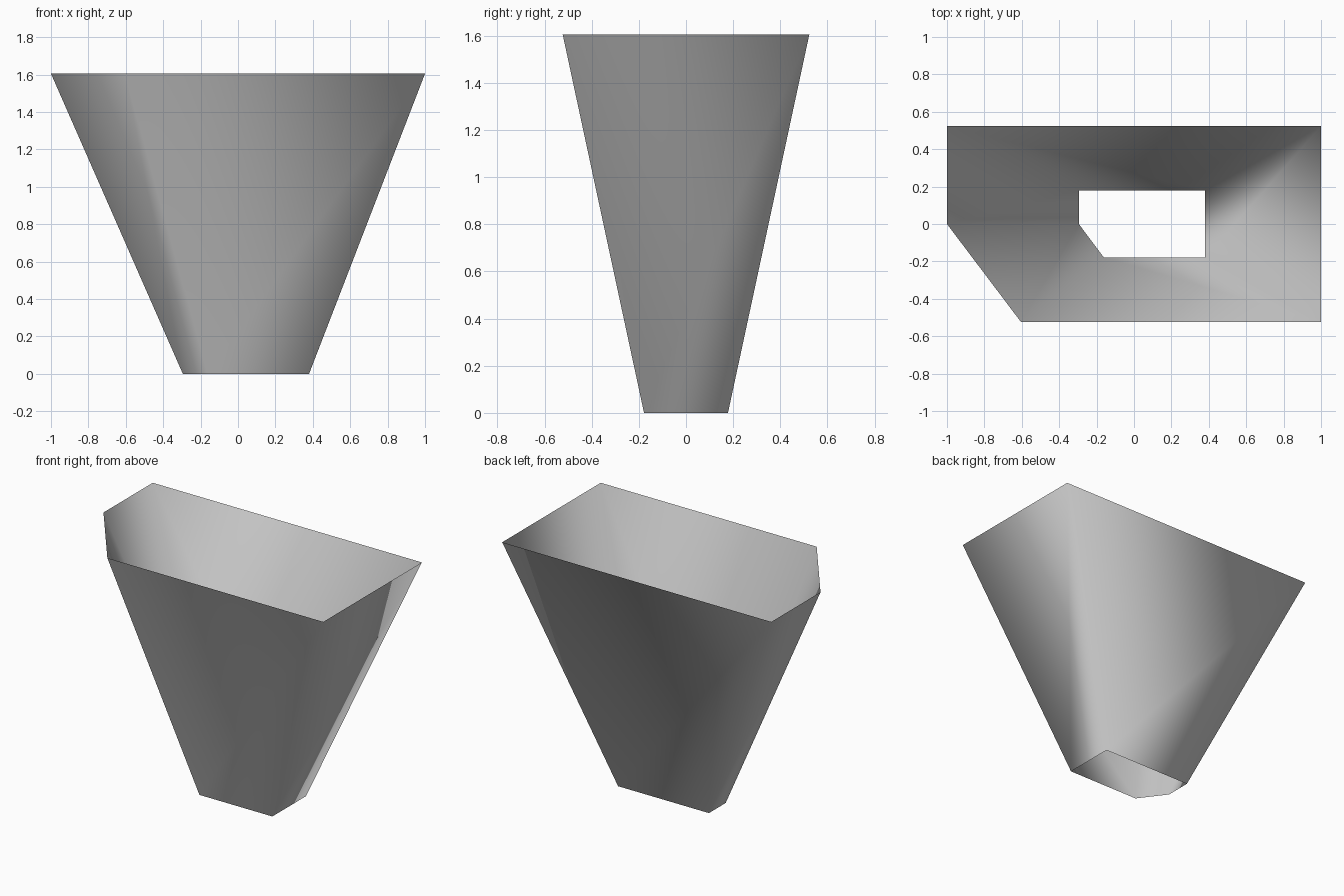
import bpy
import bmesh

cube = bpy.data.objects.get("Cube")
if cube:
    bpy.data.objects.remove(cube, do_unlink=True)

# Plain grey material
grey = bpy.data.materials.new("plain_grey")
grey.use_nodes = True
colour = (0.6, 0.6, 0.6, 1)
grey.diffuse_color = colour
grey.node_tree.nodes["Principled BSDF"].inputs["Base Color"].default_value = colour


def outline(left, right, depth, cut_x, z):
    """Rectangle with its front corner on the -x side cut off."""
    return [(left, depth, z), (left, 0, z), (cut_x, -depth, z),
            (right, -depth, z), (right, depth, z)]


# Open tapered funnel: thin wall between a small and a large outline
bm = bmesh.new()
bottom = [bm.verts.new(p) for p in outline(-0.295, 0.38, 0.178, -0.162, 0)]
top = [bm.verts.new(p) for p in outline(-1, 1, 0.523, -0.605, 1.605)]
for i in range(len(top)):
    j = (i + 1) % len(top)
    bm.faces.new((bottom[i], bottom[j], top[j], top[i])).smooth = True
mesh = bpy.data.meshes.new("funnel_wall")
bm.to_mesh(mesh)
bm.free()
mesh.materials.append(grey)
funnel = bpy.data.objects.new("funnel_wall", mesh)
bpy.context.collection.objects.link(funnel)
